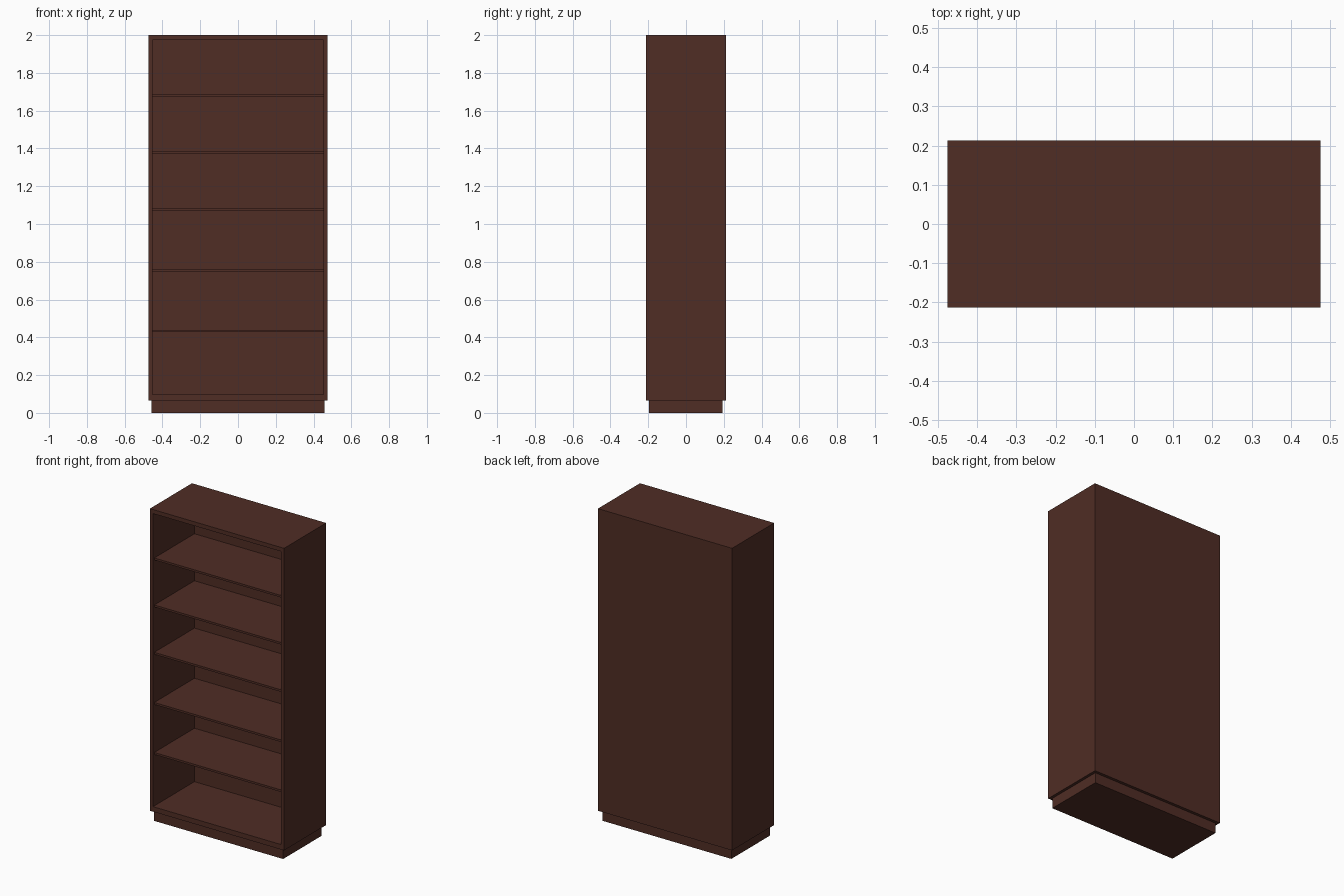
import bpy

if "Cube" in bpy.data.objects:
    bpy.data.objects.remove(bpy.data.objects["Cube"])

wood = bpy.data.materials.new("dark_brown_wood")
wood.diffuse_color = (0.080, 0.026, 0.018, 1)
wood.use_nodes = True
wood.node_tree.nodes["Principled BSDF"].inputs["Base Color"].default_value = wood.diffuse_color


def board(name, x0, x1, y0, y1, z0, z1):
    bpy.ops.mesh.primitive_cube_add(size=1, location=((x0 + x1) / 2, (y0 + y1) / 2, (z0 + z1) / 2))
    ob = bpy.context.object
    ob.name = name
    ob.scale = (x1 - x0, y1 - y0, z1 - z0)
    bpy.ops.object.transform_apply(location=False, rotation=False, scale=True)
    ob.data.materials.append(wood)
    return ob


W, D, H = 0.475, 0.2125, 2.0     # half width, half depth, height
IN = 0.453                       # inner half width
BASE = 0.066                     # plinth height
BACK = D - 0.006                 # inner face of the back panel

# Recessed plinth
board("plinth", -0.457, 0.457, -0.196, 0.194, 0, BASE)

# Carcass
board("left_side", -W, -IN, -D, BACK, BASE, H)
board("right_side", IN, W, -D, BACK, BASE, H)
board("top_panel", -IN, IN, -D, BACK, 1.974, H)
board("bottom_panel", -IN, IN, -D, BACK, BASE, 0.098)
board("back_panel", -W, W, BACK, D, BASE, H)

# Shelves, set slightly behind the front edge
for i, z in enumerate((0.440, 0.760, 1.081, 1.384, 1.685)):
    board(f"shelf_{i + 1}", -IN, IN, -D + 0.013, BACK, z - 0.013, z)
